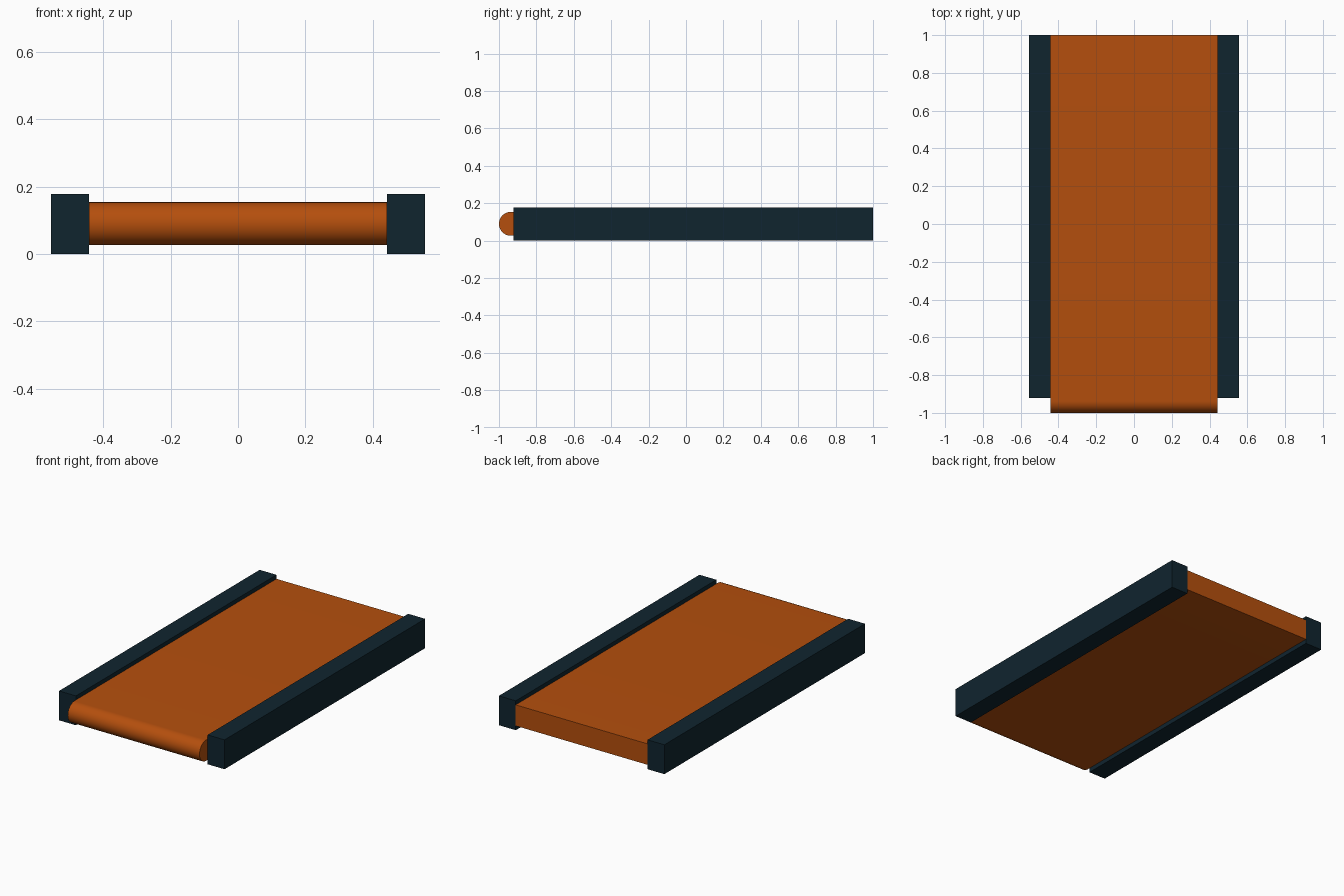
import bpy, bmesh, math

if "Cube" in bpy.data.objects:
    bpy.data.objects.remove(bpy.data.objects["Cube"])


def material(name, rgb):
    m = bpy.data.materials.new(name)
    m.diffuse_color = (*rgb, 1)
    m.use_nodes = True
    m.node_tree.nodes["Principled BSDF"].inputs["Base Color"].default_value = m.diffuse_color
    return m


def extrude_x(name, profile, x0, x1, mat):
    """Closed solid from a (y, z) profile swept along x."""
    bm = bmesh.new()
    face = bm.faces.new([bm.verts.new((x0, y, z)) for y, z in profile])
    ext = bmesh.ops.extrude_face_region(bm, geom=[face])
    verts = [v for v in ext["geom"] if isinstance(v, bmesh.types.BMVert)]
    bmesh.ops.translate(bm, verts=verts, vec=(x1 - x0, 0, 0))
    bmesh.ops.recalc_face_normals(bm, faces=bm.faces)
    me = bpy.data.meshes.new(name)
    bm.to_mesh(me)
    bm.free()
    me.materials.append(mat)
    ob = bpy.data.objects.new(name, me)
    bpy.context.collection.objects.link(ob)
    return ob


orange = material("burnt orange", (0.46, 0.078, 0.004))
navy = material("dark slate blue", (0.005, 0.018, 0.028))

# Side rails
for side, x in (("left", -0.4985), ("right", 0.4985)):
    extrude_x(side + "_rail", [(-0.922, 0), (1, 0), (1, 0.178), (-0.922, 0.178)],
              x - 0.0565, x + 0.0565, navy)

# Belt with half-round front nose and flat back end
R, ZC, N = 0.0635, 0.09, 24
nose = [(-1 + R - R * math.sin(math.pi * i / N), ZC + R * math.cos(math.pi * i / N))
        for i in range(N + 1)]
belt = extrude_x("belt", nose + [(1, ZC - R), (1, ZC + R)], -0.442, 0.442, orange)
bpy.context.view_layer.objects.active = belt
belt.select_set(True)
bpy.ops.object.shade_smooth_by_angle(angle=math.radians(30))
